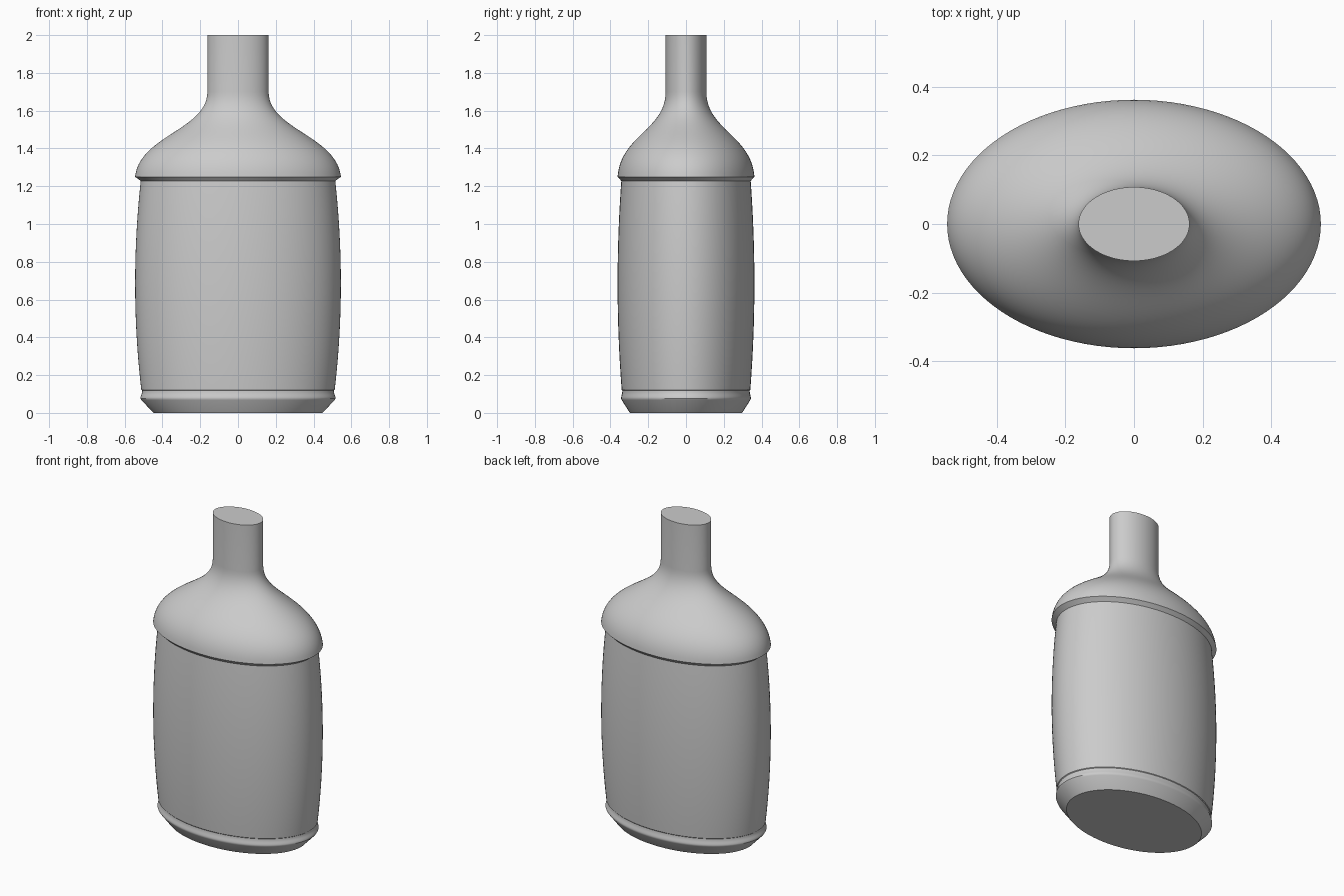
import bpy, bmesh, math
from mathutils import Vector
from mathutils.geometry import interpolate_bezier

if "Cube" in bpy.data.objects:
    bpy.data.objects.remove(bpy.data.objects["Cube"])

SEGMENTS = 96
DEPTH = 0.665  # oval cross-section: depth relative to width

grey = bpy.data.materials.new("plain grey")
grey.diffuse_color = (0.6, 0.6, 0.6, 1)
grey.use_nodes = True
grey.node_tree.nodes["Principled BSDF"].inputs["Base Color"].default_value = grey.diffuse_color


def curve(a, b, c, d, n):
    """Bezier run of (radius, height) points."""
    pts = [Vector((p[0], p[1], 0)) for p in (a, b, c, d)]
    return [(p.x, p.y) for p in interpolate_bezier(*pts, n)]


def oval_lathe(name, profile):
    """Closed oval solid made from a bottom-to-top profile."""
    bm = bmesh.new()
    rings = []
    for r, z in profile:
        rings.append([bm.verts.new((r * math.cos(t), r * DEPTH * math.sin(t), z))
                      for t in (2 * math.pi * i / SEGMENTS for i in range(SEGMENTS))])
    for low, high in zip(rings, rings[1:]):
        for i in range(SEGMENTS):
            j = (i + 1) % SEGMENTS
            bm.faces.new((low[i], low[j], high[j], high[i]))
    bm.faces.new(rings[0][::-1])
    bm.faces.new(rings[-1])
    mesh = bpy.data.meshes.new(name)
    bm.to_mesh(mesh)
    bm.free()
    mesh.materials.append(grey)
    obj = bpy.data.objects.new(name, mesh)
    bpy.context.collection.objects.link(obj)
    bpy.context.view_layer.objects.active = obj
    obj.select_set(True)
    bpy.ops.object.shade_smooth_by_angle(angle=math.radians(35))
    obj.select_set(False)
    return obj


# Chamfered foot with a rounded rim
profile = [(0.447, 0.0), (0.512, 0.068)]
profile += curve((0.517, 0.076), (0.517, 0.09), (0.507, 0.098), (0.507, 0.118), 8)
# Gently bulging body
profile += curve((0.512, 0.122), (0.555, 0.49), (0.555, 0.86), (0.515, 1.228), 24)
# Overhanging lip, then shoulder sweeping into the neck
profile += [(0.535, 1.243)]
profile += curve((0.545, 1.25), (0.52, 1.47), (0.162, 1.50), (0.162, 1.70), 28)
# Straight neck
profile += [(0.162, 2.0)]

oval_lathe("bottle", profile)
